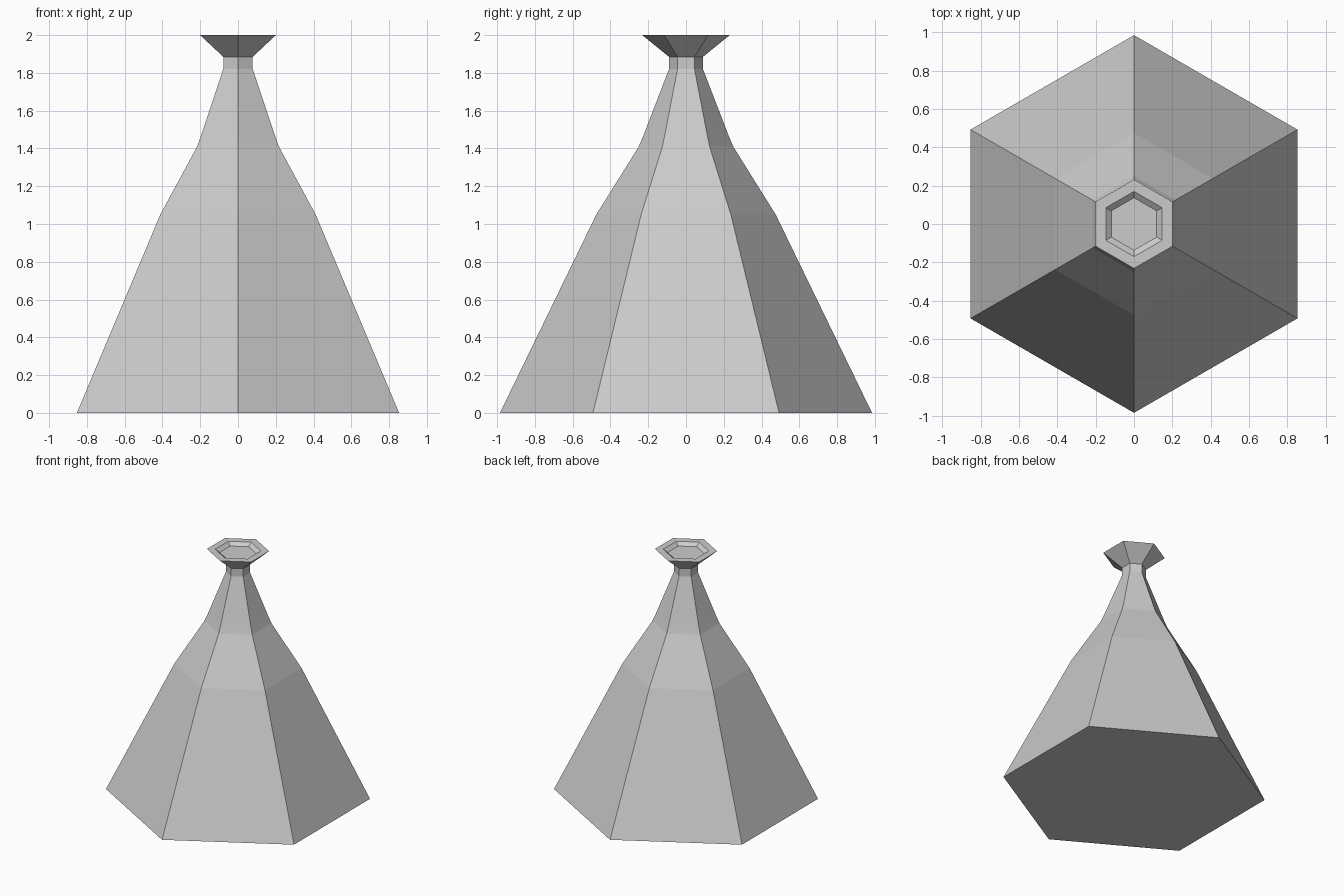
import bpy, bmesh
from math import cos, sin, pi

if "Cube" in bpy.data.objects:
    bpy.data.objects.remove(bpy.data.objects["Cube"])

SIDES = 6


def lathe(name, profile):
    """Closed solid from hexagonal rings given as (corner radius, height)."""
    bm = bmesh.new()
    rings = []
    for r, z in profile:
        rings.append([bm.verts.new((r * cos(pi / 2 + 2 * pi * i / SIDES),
                                    r * sin(pi / 2 + 2 * pi * i / SIDES), z))
                      for i in range(SIDES)])
    for a, b in zip(rings, rings[1:]):
        for i in range(SIDES):
            j = (i + 1) % SIDES
            bm.faces.new((a[i], a[j], b[j], b[i]))
    bm.faces.new(rings[0][::-1])
    bm.faces.new(rings[-1])
    bmesh.ops.recalc_face_normals(bm, faces=bm.faces)
    mesh = bpy.data.meshes.new(name)
    bm.to_mesh(mesh)
    bm.free()
    obj = bpy.data.objects.new(name, mesh)
    bpy.context.collection.objects.link(obj)
    return obj


# Flask: flared body, narrow neck, wide lip and shallow recessed mouth
lathe("hexagonal_flask", [
    (0.985, 0.0),    # base
    (0.475, 1.05),   # body
    (0.25, 1.41),    # shoulder
    (0.225, 1.47),
    (0.09, 1.82),    # neck
    (0.09, 1.885),
    (0.232, 2.0),    # lip
    (0.17, 2.0),     # mouth opening
    (0.137, 1.975),  # recess floor
])
